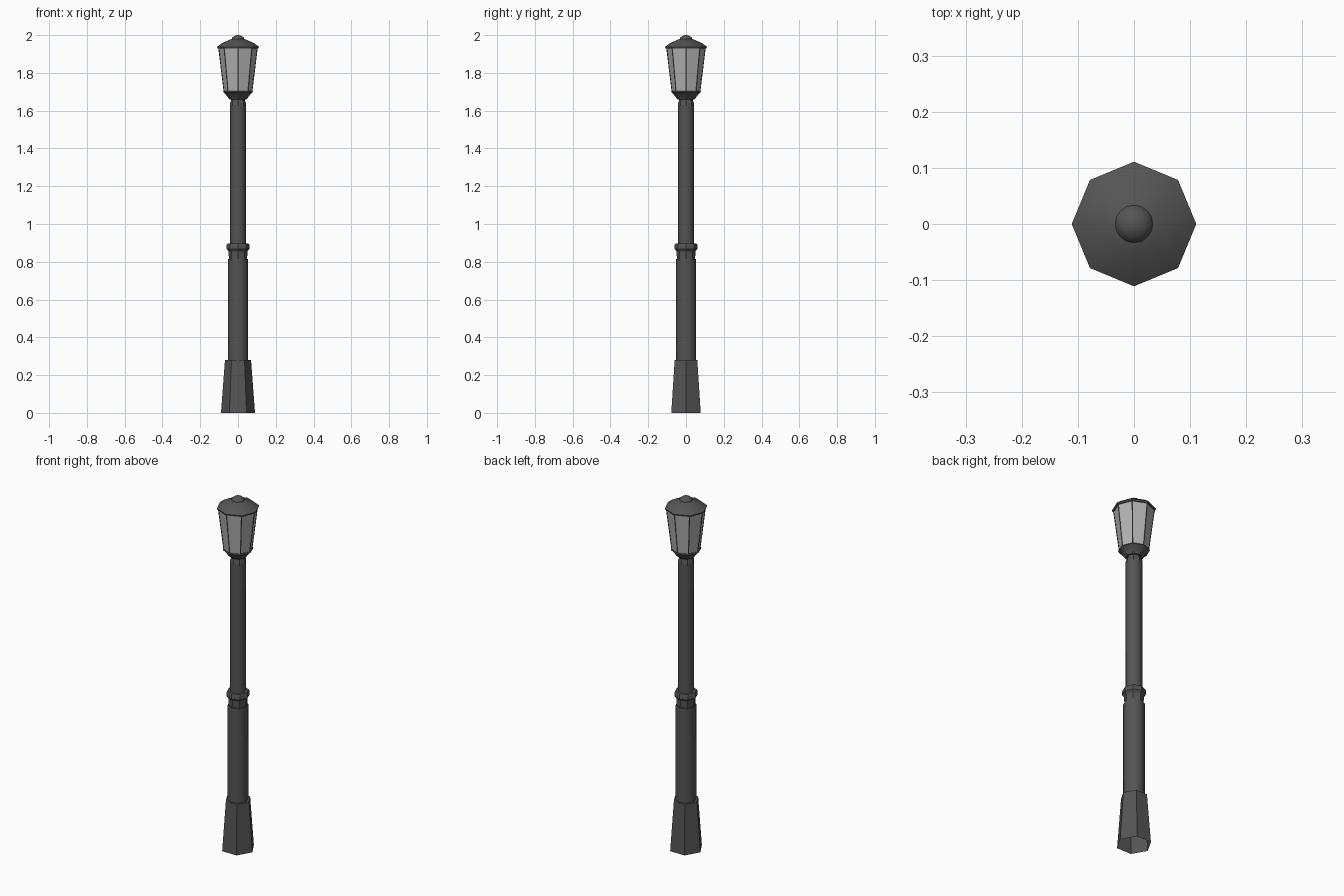
import bpy, bmesh, math

if "Cube" in bpy.data.objects:
    bpy.data.objects.remove(bpy.data.objects["Cube"])


def material(name, v):
    m = bpy.data.materials.new(name)
    m.diffuse_color = (v, v, v, 1)
    m.use_nodes = True
    m.node_tree.nodes["Principled BSDF"].inputs["Base Color"].default_value = m.diffuse_color
    return m


IRON = material("dark_iron", 0.09)
GLASS = material("pale_glass", 0.45)


def turned(name, profile, sides=8, mat=IRON, smooth=0, open_bottom=False):
    """Stack polygon rings given as (radius, z); a corner always lies on +x."""
    bm = bmesh.new()
    rings = []
    for r, z in profile:
        rings.append([bm.verts.new((r * math.cos(math.tau * i / sides),
                                    r * math.sin(math.tau * i / sides), z))
                      for i in range(sides)])
    for a, b in zip(rings, rings[1:]):
        for i in range(sides):
            j = (i + 1) % sides
            bm.faces.new((a[i], a[j], b[j], b[i]))
    if not open_bottom:
        bm.faces.new(rings[0][::-1])
    bm.faces.new(rings[-1])
    me = bpy.data.meshes.new(name)
    bm.to_mesh(me)
    bm.free()
    ob = bpy.data.objects.new(name, me)
    bpy.context.collection.objects.link(ob)
    me.materials.append(mat)
    if smooth:
        bpy.ops.object.select_all(action='DESELECT')
        ob.select_set(True)
        bpy.context.view_layer.objects.active = ob
        bpy.ops.object.shade_smooth_by_angle(angle=math.radians(smooth))
    return ob


# Hexagonal tapered foot, hollow underneath
turned("base", [(0.09, 0), (0.069, 0.28)], sides=6, open_bottom=True)

# Lower and upper octagonal shafts
turned("lower_post", [(0.054, 0.26), (0.054, 0.815)], smooth=50)
turned("upper_post", [(0.042, 0.88), (0.042, 1.625)], smooth=50)

# Collar between the shafts
turned("middle_collar", [(0.048, 0.81), (0.05, 0.855), (0.06, 0.868),
                         (0.06, 0.89), (0.056, 0.897)], smooth=30)

# Neck ring and flared cup holding the lantern
turned("neck_ring", [(0.042, 1.62), (0.042, 1.64), (0.036, 1.652), (0.036, 1.665)], smooth=30)
turned("lantern_cup", [(0.045, 1.66), (0.052, 1.668), (0.068, 1.69),
                       (0.08, 1.699), (0.076, 1.704)], smooth=30)

# Glass and slim corner bars
turned("lantern_glass", [(0.073, 1.70), (0.102, 1.936)], mat=GLASS)
for k in range(8):
    bar = turned("corner_bar", [(0.003, 0), (0.003, 0.237)], sides=4)
    a = math.tau * k / 8
    bar.location = (0.073 * math.cos(a), 0.073 * math.sin(a), 1.70)
    bar.rotation_euler = (0, math.atan2(0.029, 0.236), a)

# Roof and finial
turned("lantern_roof", [(0.108, 1.93), (0.111, 1.938), (0.085, 1.957),
                        (0.05, 1.973), (0.03, 1.981)], smooth=30)
turned("roof_knob", [(0.034, 1.978), (0.031, 1.986), (0.022, 1.994),
                     (0.012, 1.9985), (0.004, 2.0)], sides=16, smooth=60)
